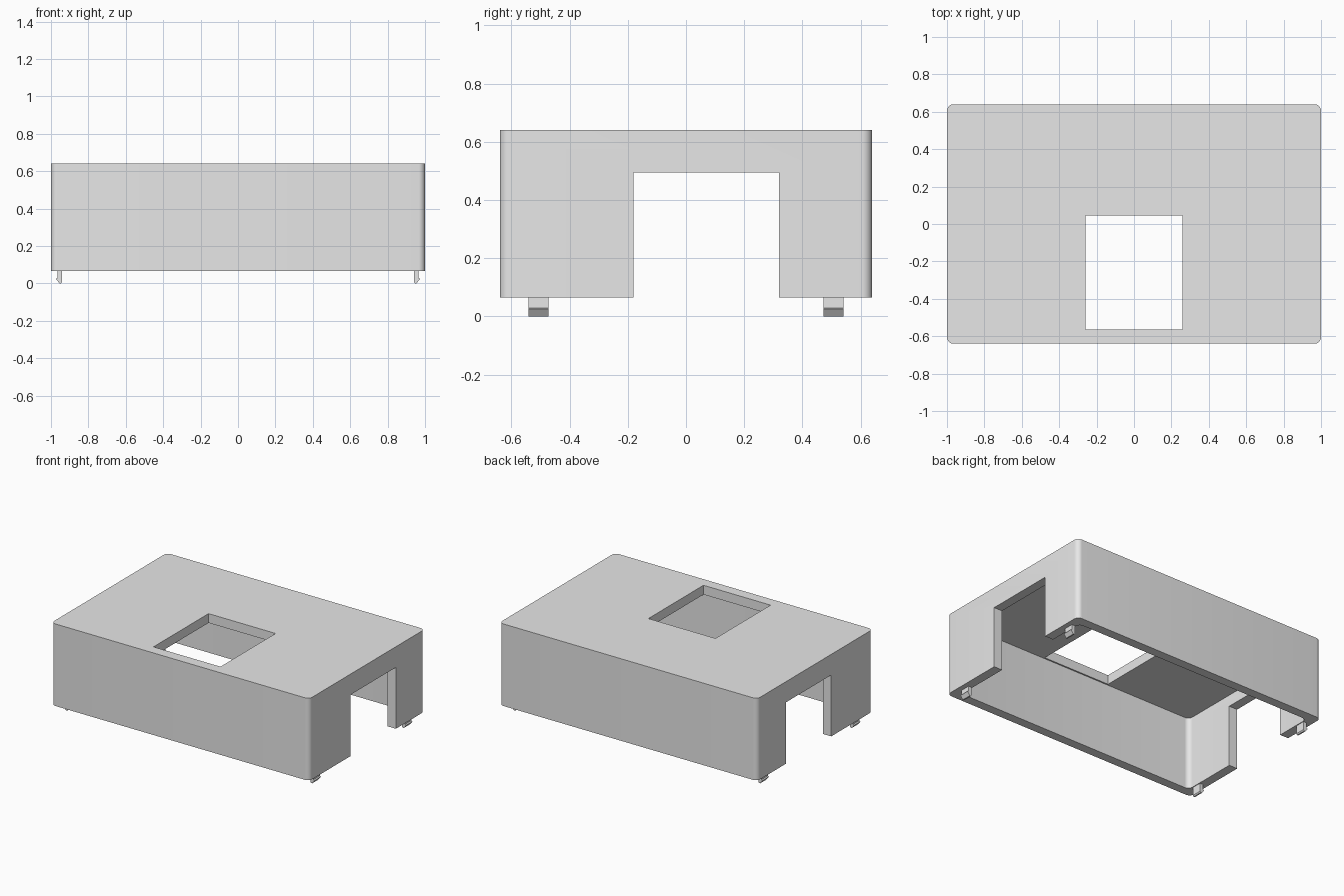
import bpy
import bmesh
from mathutils import Vector

cube = bpy.data.objects.get("Cube")
if cube:
    bpy.data.objects.remove(cube, do_unlink=True)

grey = bpy.data.materials.new("light_grey")
grey.use_nodes = True
colour = (0.8, 0.8, 0.8, 1)
grey.diffuse_color = colour
grey.node_tree.nodes["Principled BSDF"].inputs["Base Color"].default_value = colour

HALF_X, HALF_Y = 1.0, 0.64
BOTTOM, TOP = 0.065, 0.64
WALL = 0.065


def make_object(name, bm):
    bmesh.ops.recalc_face_normals(bm, faces=bm.faces)
    mesh = bpy.data.meshes.new(name)
    bm.to_mesh(mesh)
    bm.free()
    mesh.materials.append(grey)
    obj = bpy.data.objects.new(name, mesh)
    bpy.context.collection.objects.link(obj)
    return obj


def box(name, low, high, corner=0):
    """Box between two points, with optionally rounded vertical edges."""
    low, high = Vector(low), Vector(high)
    bm = bmesh.new()
    bmesh.ops.create_cube(bm, size=1)
    for v in bm.verts:
        v.co = (low + high) / 2 + v.co * (high - low)
    if corner:
        upright = [e for e in bm.edges
                   if abs(e.verts[0].co.z - e.verts[1].co.z) > 0.01]
        bmesh.ops.bevel(bm, geom=upright, offset=corner, segments=8,
                        profile=0.5, affect='EDGES')
    return make_object(name, bm)


def cut(target, cutter):
    mod = target.modifiers.new(cutter.name, 'BOOLEAN')
    mod.operation = 'DIFFERENCE'
    mod.solver = 'EXACT'
    mod.object = cutter
    bpy.context.view_layer.objects.active = target
    bpy.ops.object.modifier_apply(modifier=mod.name)
    bpy.data.objects.remove(cutter, do_unlink=True)


# Open-bottomed cover with a roof window and a passage through both ends
cover = box("cover", (-HALF_X, -HALF_Y, BOTTOM), (HALF_X, HALF_Y, TOP), 0.035)
cut(cover, box("cavity_cutter", (WALL - HALF_X, WALL - HALF_Y, -0.1),
               (HALF_X - WALL, HALF_Y - WALL, TOP - WALL), 0.035))
cut(cover, box("window_cutter", (-0.26, -0.565, 0.4), (0.26, 0.045, 0.8)))
cut(cover, box("passage_cutter", (-1.2, -0.18, -0.1), (1.2, 0.32, 0.495)))

bpy.ops.object.select_all(action='DESELECT')
cover.select_set(True)
bpy.context.view_layer.objects.active = cover
bpy.ops.object.shade_smooth_by_angle(angle=0.6)


# Snap clips: hooked profile, barb facing outward
def clip(name, side, y):
    profile = [(0.94, BOTTOM), (0.94, 0.008), (0.946, 0), (0.955, 0),
               (0.974, 0.025), (0.965, 0.028), (0.965, BOTTOM)]
    bm = bmesh.new()
    face = bm.faces.new([bm.verts.new((side * x, y - 0.035, z))
                         for x, z in profile])
    grown = bmesh.ops.extrude_face_region(bm, geom=[face])["geom"]
    bmesh.ops.translate(bm, vec=(0, 0.07, 0),
                        verts=[g for g in grown
                               if isinstance(g, bmesh.types.BMVert)])
    make_object(name, bm)


for side, side_name in ((1, "left"), (-1, "right")):
    for y, end_name in ((-0.507, "front"), (0.507, "back")):
        clip(f"{end_name}_{side_name}_clip", side, y)
